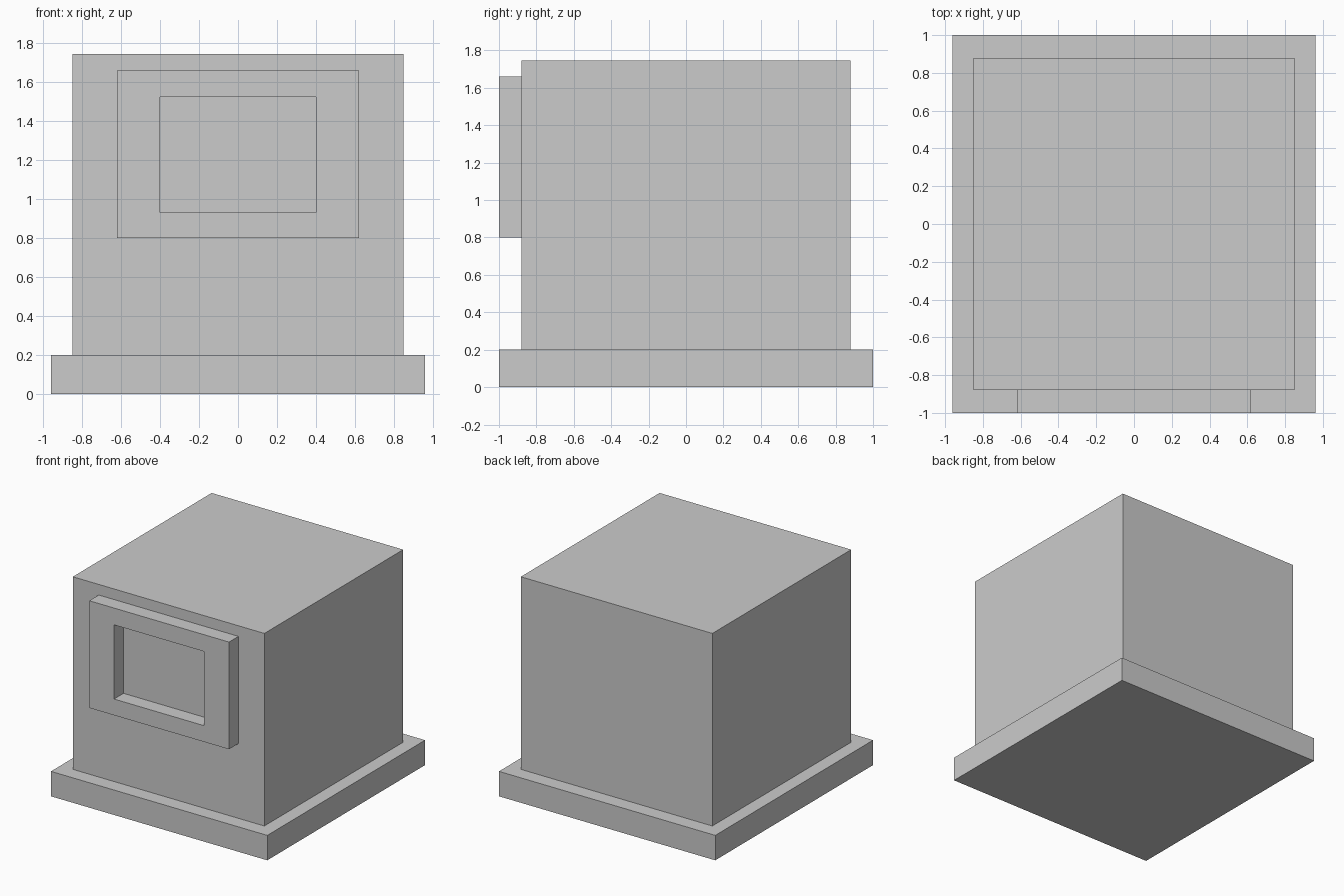
import bpy
import bmesh

cube = bpy.data.objects.get("Cube")
if cube:
    bpy.data.objects.remove(cube, do_unlink=True)

# Single plain grey
GREY = (0.6, 0.6, 0.6, 1)
grey = bpy.data.materials.new("plain_grey")
grey.use_nodes = True
grey.diffuse_color = GREY
grey.node_tree.nodes["Principled BSDF"].inputs["Base Color"].default_value = GREY


def add_object(name, bm):
    bmesh.ops.recalc_face_normals(bm, faces=bm.faces)
    mesh = bpy.data.meshes.new(name)
    bm.to_mesh(mesh)
    bm.free()
    mesh.materials.append(grey)
    obj = bpy.data.objects.new(name, mesh)
    bpy.context.collection.objects.link(obj)
    return obj


def box(name, half_x, y0, y1, z0, z1):
    bm = bmesh.new()
    bmesh.ops.create_cube(bm, size=1)
    for v in bm.verts:
        v.co = (v.co.x * 2 * half_x,
                y1 if v.co.y > 0 else y0,
                z1 if v.co.z > 0 else z0)
    return add_object(name, bm)


def frame(name, outer, inner, y0, y1):
    """Rectangular ring; outer and inner are (half_x, z0, z1)."""
    bm = bmesh.new()

    def ring(rect, y):
        hx, z0, z1 = rect
        return [bm.verts.new((x, y, z))
                for x, z in ((-hx, z0), (hx, z0), (hx, z1), (-hx, z1))]

    loops = [ring(outer, y0), ring(inner, y0), ring(inner, y1), ring(outer, y1)]
    for a, b in zip(loops, loops[1:] + loops[:1]):
        for i in range(4):
            j = (i + 1) % 4
            bm.faces.new((a[i], a[j], b[j], b[i]))
    return add_object(name, bm)


# Wide plinth, main block and raised front frame open to the block behind it
box("base_plinth", 0.96, -1, 1, 0, 0.2)
box("main_body", 0.85, -0.88, 0.88, 0.2, 1.745)
frame("front_frame", (0.62, 0.8, 1.66), (0.4, 0.93, 1.525), -1, -0.88)
